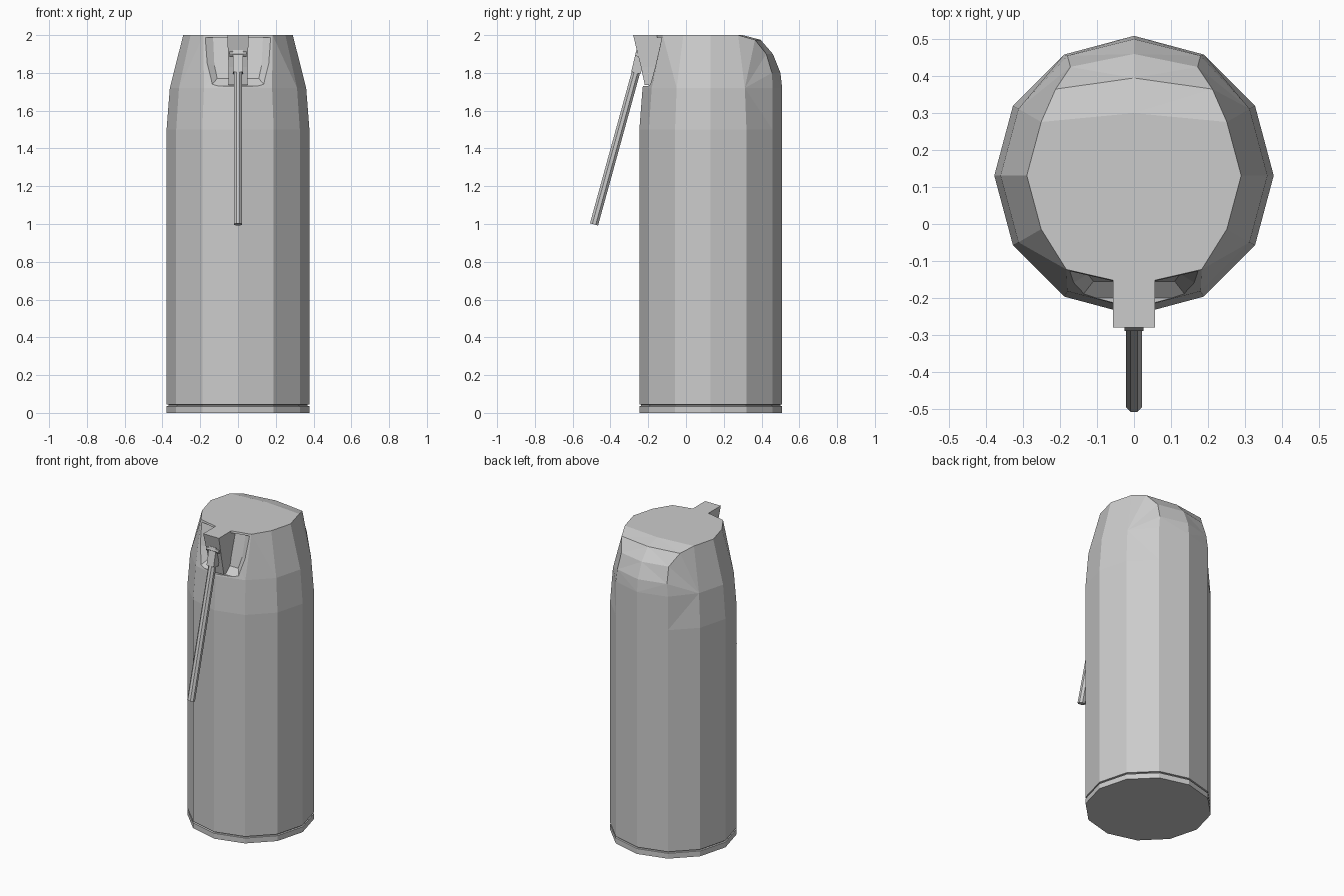
import bpy, bmesh
from math import sin, cos, radians
from mathutils import Vector

if "Cube" in bpy.data.objects:
    bpy.data.objects.remove(bpy.data.objects["Cube"])

CY = 0.131  # y of the body axis


def finish(bm, name):
    bmesh.ops.recalc_face_normals(bm, faces=bm.faces)
    me = bpy.data.meshes.new(name)
    bm.to_mesh(me)
    bm.free()
    ob = bpy.data.objects.new(name, me)
    bpy.context.collection.objects.link(ob)
    return ob


def loft(name, rings):
    """Join equal-sized rings of points and cap both ends."""
    bm = bmesh.new()
    vs = [[bm.verts.new(p) for p in r] for r in rings]
    n = len(vs[0])
    for a, b in zip(vs, vs[1:]):
        for i in range(n):
            j = (i + 1) % n
            bm.faces.new((a[i], a[j], b[j], b[i]))
    bm.faces.new(vs[0])
    bm.faces.new(vs[-1])
    return finish(bm, name)


def rod(name, p, q, r, sides, phase=0.0):
    """Straight prism between two points."""
    p, q = Vector(p), Vector(q)
    rot = (q - p).to_track_quat('Z', 'Y')
    ring = [rot @ Vector((r * cos(radians(phase + 360 * i / sides)),
                          r * sin(radians(phase + 360 * i / sides)), 0)) for i in range(sides)]
    return loft(name, [[p + v for v in ring], [q + v for v in ring]])


# Body: twelve-sided flask, tapered at sides and front, rounded at the back
bm = bmesh.new()
rings = []
for z, r in [(0, .378), (.035, .378), (.037, .368), (.043, .368), (.045, .378), (1.5, .378)]:
    rings.append([bm.verts.new((r * cos(radians(30 * i)), CY + r * sin(radians(30 * i)), z))
                  for i in range(12)])
shoulder = []
for i in range(12):
    c, s = cos(radians(30 * i)), sin(radians(30 * i))
    r = .378 if i in (2, 3, 4) else .361
    shoulder.append(bm.verts.new((r * c, CY + r * s, 1.72)))
rings.append(shoulder)
for a, b in zip(rings, rings[1:]):
    for i in range(12):
        j = (i + 1) % 12
        bm.faces.new((a[i], a[j], b[j], b[i]))
bm.faces.new(rings[0])

top = {}
for i in (5, 6, 7, 11, 0, 1):
    top[i] = bm.verts.new((.29 * cos(radians(30 * i)), CY + .29 * sin(radians(30 * i)), 2))
for i, x, y in [(8, -.183, -.123), (9, 0, -.165), (10, .183, -.123), (3, 0, .30)]:
    top[i] = bm.verts.new((x, y, 2))
for i in (5, 6, 7, 8, 9, 10, 11, 0):
    j = (i + 1) % 12
    bm.faces.new((shoulder[i], shoulder[j], top[j], top[i]))

# Rounded back of the lid
mid = [shoulder[3]] + [bm.verts.new((0, y, z)) for y, z in [(.50, 1.8), (.46, 1.9), (.395, 1.975)]] + [top[3]]
for sx, i, t in [(1, 2, 1), (-1, 4, 5)]:
    side = [shoulder[i]] + [bm.verts.new((sx * x, y, z)) for x, y, z in
                            [(.18, .455, 1.8), (.172, .425, 1.9), (.212, .365, 1.975)]] + [top[t]]
    for k in range(4):
        bm.faces.new((side[k], side[k + 1], mid[k + 1], mid[k]))
        bm.faces.new((shoulder[t], side[k], side[k + 1]))
bm.faces.new([top[i] for i in (0, 1, 3, 5, 6, 7, 8, 9, 10, 11)])
bmesh.ops.triangulate(bm, faces=[f for f in bm.faces if len(f.verts) == 4])
body = finish(bm, "body")


# Recess around the spout, cut from the front
def outline(pts):
    return [(x, y, z) for x, y, z in pts] + [(-x, y, z) for x, y, z in reversed(pts)]


outer = [(.145, -.20, 1.73), (.165, -.16, 1.85), (.177, -.13, 1.988)]
inner = [(.11, -.155, 1.77), (.125, -.135, 1.84), (.132, -.105, 1.988)]
cutter = loft("recess_cutter", [outline([(x, -.4, z) for x, y, z in outer]),
                                outline(outer), outline(inner)])
cutter.hide_render = True
mod = body.modifiers.new("recess", 'BOOLEAN')
mod.operation = 'DIFFERENCE'
mod.solver = 'EXACT'
mod.object = cutter
bpy.context.view_layer.objects.active = body
bpy.ops.object.modifier_apply(modifier="recess")
bpy.data.objects.remove(cutter)


# Wedge-shaped spout
def rect(w, y0, y1, z):
    return [(-w, y0, z), (w, y0, z), (w, y1, z), (-w, y1, z)]


loft("spout", [rect(.05, -.218, -.1, 1.735), rect(.05, -.238, -.1, 1.83), rect(.057, -.28, -.1, 2.0)])

# Dispensing tube, its socket and pivot pin
rod("tube", (0, -.255, 1.84), (0, -.487, .998), .024, 8, 22.5)
rod("tube_socket", (0, -.238, 1.915), (0, -.265, 1.80), .036, 4, 45)
rod("pivot_pin", (-.045, -.255, 1.9), (.045, -.255, 1.9), .014, 8)
